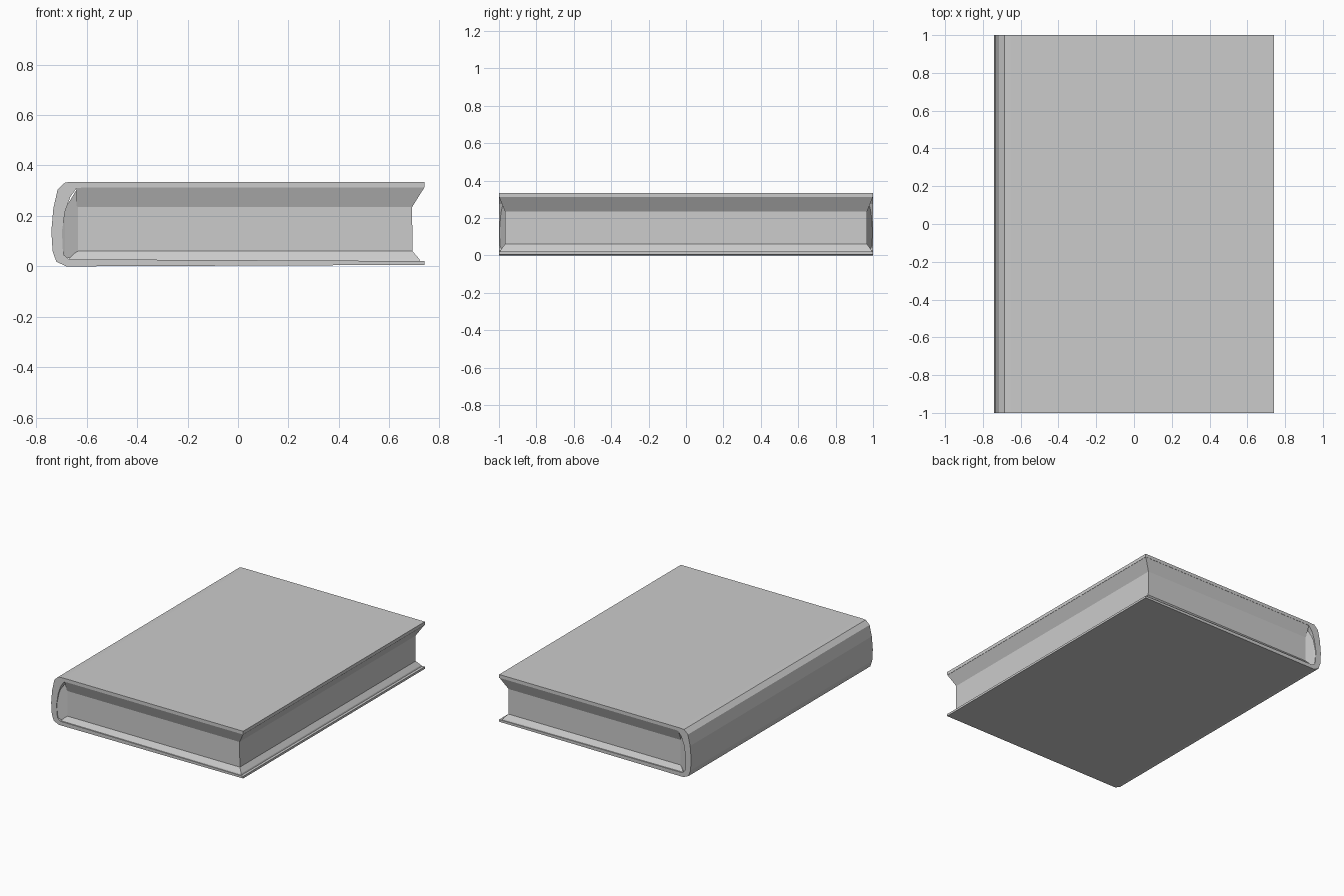
import bpy, bmesh

if "Cube" in bpy.data.objects:
    bpy.data.objects.remove(bpy.data.objects["Cube"])

def make_object(name, bm):
    bmesh.ops.recalc_face_normals(bm, faces=bm.faces)
    mesh = bpy.data.meshes.new(name)
    bm.to_mesh(mesh)
    bm.free()
    obj = bpy.data.objects.new(name, mesh)
    bpy.context.collection.objects.link(obj)
    return obj

def loft(name, rings, caps=True):
    """Bridge a series of equal-sized closed point rings."""
    bm = bmesh.new()
    loops = [[bm.verts.new(p) for p in ring] for ring in rings]
    n = len(loops[0])
    for a, b in zip(loops, loops[1:]):
        for i in range(n):
            j = (i + 1) % n
            bm.faces.new((a[i], a[j], b[j], b[i]))
    if caps:
        bm.faces.new(loops[0])
        bm.faces.new(loops[-1])
    return make_object(name, bm)

# Cover: outer and inner U profiles wrapped round the rounded spine
outer = [(0.74, 0.335), (-0.65, 0.335), (-0.685, 0.333), (-0.715, 0.305),
         (-0.732, 0.23), (-0.74, 0.14), (-0.735, 0.06), (-0.72, 0.018),
         (-0.68, 0.0), (0.74, 0.006)]
inner = [(0.74, 0.312), (-0.62, 0.312), (-0.64, 0.31), (-0.665, 0.275),
         (-0.685, 0.22), (-0.698, 0.14), (-0.695, 0.07), (-0.69, 0.045),
         (-0.67, 0.028), (0.74, 0.021)]

bm = bmesh.new()
ends = [[[bm.verts.new((x, y, z)) for x, z in prof] for prof in (outer, inner)]
        for y in (-1, 1)]
(fo, fi), (bo, bi) = ends
for i in range(len(outer) - 1):
    bm.faces.new((fo[i], fo[i + 1], bo[i + 1], bo[i]))
    bm.faces.new((fi[i], fi[i + 1], bi[i + 1], bi[i]))
    for o, n in ends:
        bm.faces.new((o[i], o[i + 1], n[i + 1], n[i]))
for i in (0, -1):
    bm.faces.new((fo[i], fi[i], bi[i], bo[i]))
make_object("cover", bm)

# Page block: recessed sides flaring out to the edges of both boards
def page_ring(z, left, right, y):
    return [(left, -y, z), (right, -y, z), (right, y, z), (left, y, z)]

loft("page_block", [page_ring(0.02, -0.67, 0.722, 0.995),
                    page_ring(0.03, -0.67, 0.718, 0.99),
                    page_ring(0.06, -0.64, 0.692, 0.968),
                    page_ring(0.235, -0.64, 0.69, 0.968),
                    page_ring(0.313, -0.64, 0.739, 0.999)])

# Spine lining: fills the hollow behind the pages, funnelling out at both ends
def lining_ring(x, y, low, high):
    return [(x, -y, low), (x, y, low), (x, y, high), (x, -y, high)]

loft("spine_lining", [lining_ring(-0.70, 0.998, 0.06, 0.20),
                      lining_ring(-0.685, 0.99, 0.035, 0.23),
                      lining_ring(-0.635, 0.968, 0.03, 0.312)])
